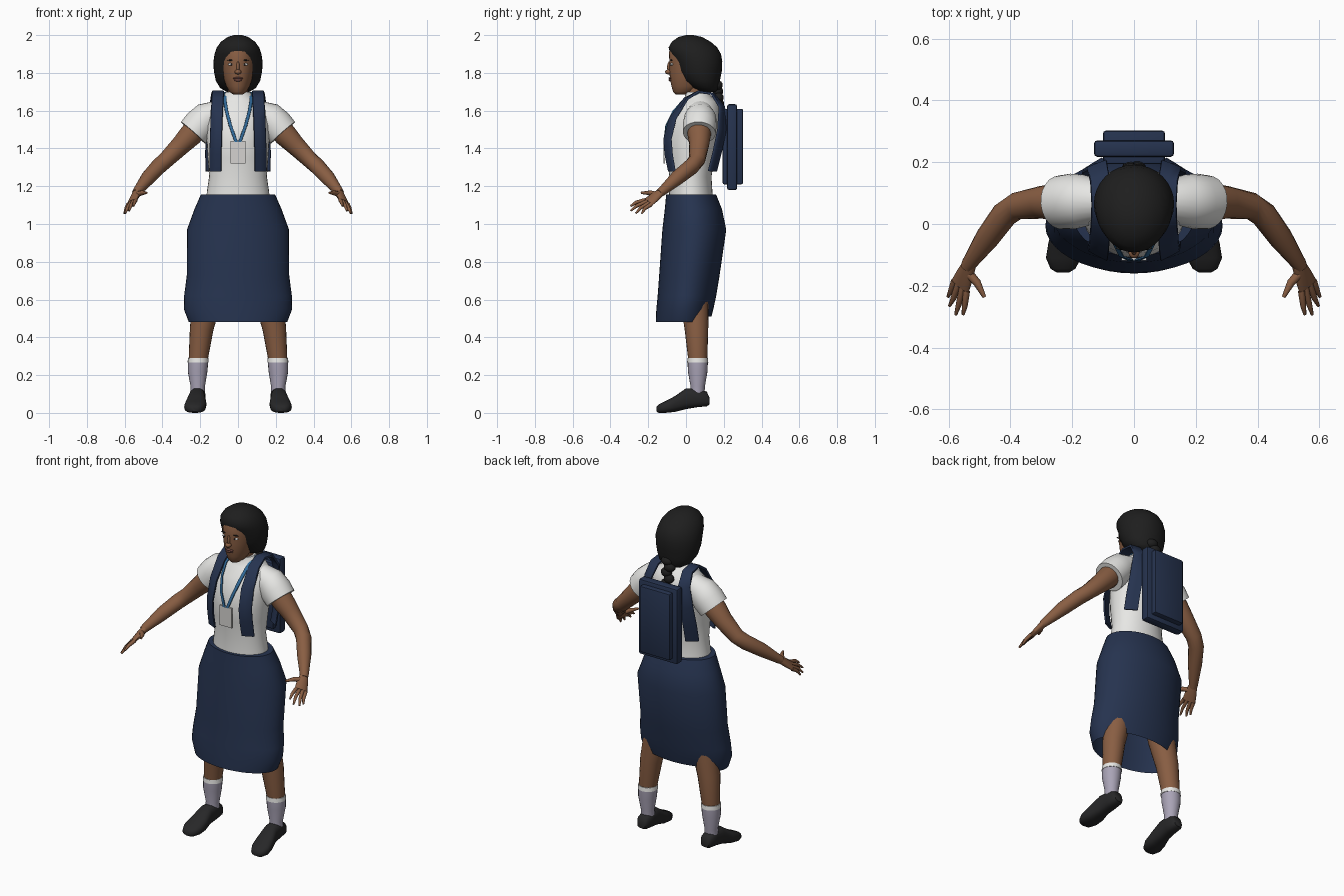
import bpy, bmesh, math
from mathutils import Vector as V, Matrix

cube = bpy.data.objects.get("Cube")
if cube:
    bpy.data.objects.remove(cube, do_unlink=True)


def material(name, r, g, b):
    m = bpy.data.materials.new(name)
    m.use_nodes = True
    m.diffuse_color = (r, g, b, 1)
    bsdf = next(n for n in m.node_tree.nodes if n.type == "BSDF_PRINCIPLED")
    bsdf.inputs["Base Color"].default_value = (r, g, b, 1)
    bsdf.inputs["Roughness"].default_value = 0.8
    return m


NAVY = material("navy cloth", .019, .033, .078)
SKIN = material("brown skin", .25, .112, .056)
HAIR = material("black hair", .013, .013, .013)
WHITE = material("white cotton", .8, .8, .78)
SOCK = material("grey sock", .40, .37, .47)
SHOE = material("black leather", .02, .02, .021)
BLUE = material("lanyard blue", .03, .14, .31)
CARD = material("card grey", .66, .65, .63)
LIP = material("lip brown", .19, .075, .06)
EYE = material("dark iris", .02, .015, .015)


def finish(name, bm, mat, angle=50):
    bmesh.ops.recalc_face_normals(bm, faces=bm.faces[:])
    me = bpy.data.meshes.new(name)
    bm.to_mesh(me)
    bm.free()
    me.materials.append(mat)
    ob = bpy.data.objects.new(name, me)
    bpy.context.collection.objects.link(ob)
    bpy.ops.object.select_all(action="DESELECT")
    ob.select_set(True)
    bpy.context.view_layer.objects.active = ob
    bpy.ops.object.shade_smooth_by_angle(angle=math.radians(angle))
    return ob


def loft(name, rings, mat, n=24, e=1.0, caps=(True, True)):
    """Skin (super)elliptic rings given as centre, half axis, half axis."""
    def p(t):
        return math.copysign(abs(t) ** e, t) if abs(t) > 1e-6 else 0
    bm = bmesh.new()
    loops = []
    for c, u, w in rings:
        angles = [2 * math.pi * i / n for i in range(n)]
        loops.append([bm.verts.new(V(c) + V(u) * p(math.cos(a)) + V(w) * p(math.sin(a))) for a in angles])
    for a, b in zip(loops, loops[1:]):
        for i in range(n):
            j = (i + 1) % n
            bm.faces.new((a[i], a[j], b[j], b[i]))
    for loop, cap in ((loops[0], caps[0]), (loops[-1], caps[1])):
        if cap:
            bm.faces.new(loop)
    return finish(name, bm, mat)


def body(name, rows, mat, n=32, caps=(True, True)):
    """Upright form from rows of height, half width, front y, back y."""
    rings = [((0, (f + b) / 2, z), (w, 0, 0), (0, (b - f) / 2, 0)) for z, w, f, b in rows]
    return loft(name, rings, mat, n, caps=caps)


def tangents(pts):
    last = len(pts) - 1
    return [(pts[min(i + 1, last)] - pts[max(i - 1, 0)]).normalized() for i in range(last + 1)]


def tube(name, path, mat, s=1, n=16):
    """Round limb through points x, y, z, radius; s mirrors it."""
    pts = [V((x * s, y, z)) for x, y, z, r in path]
    d = (pts[-1] - pts[0]).normalized()
    ref = V((0, 1, 0)) if abs(d.z) > .85 else V((0, 0, 1))
    rings = []
    for c, t, row in zip(pts, tangents(pts), path):
        u = t.cross(ref).normalized()
        rings.append((c, u * row[3], t.cross(u) * row[3]))
    return loft(name, rings, mat, n)


def ribbon(name, path, mat, s, half, thick):
    """Flat band through points x, y, z, tilt."""
    pts = [V((x * s, y, z)) for x, y, z, t in path]
    rings = []
    for c, t, row in zip(pts, tangents(pts), path):
        rings.append((c, V((half * s, row[3], 0)), t.cross(V((1, 0, 0))).normalized() * thick))
    return loft(name, rings, mat, 8, .25)


def ball(name, c, r, mat, n=16):
    bm = bmesh.new()
    bmesh.ops.create_uvsphere(bm, u_segments=n, v_segments=n // 2, radius=1,
                              matrix=Matrix.Translation(c) @ Matrix.Diagonal((*r, 1)))
    return finish(name, bm, mat)


def box(name, c, size, mat, bevel=0):
    bm = bmesh.new()
    bmesh.ops.create_cube(bm, size=1, matrix=Matrix.Translation(c) @ Matrix.Diagonal((*size, 1)))
    if bevel:
        bmesh.ops.bevel(bm, geom=bm.edges[:], offset=bevel, segments=2, profile=.5, affect="EDGES")
    return finish(name, bm, mat, 40)


# Clothing on the trunk
body("shirt", [(1.08, .17, -.09, .15), (1.17, .165, -.09, .14), (1.25, .153, -.088, .135),
               (1.35, .16, -.1, .15), (1.43, .165, -.108, .17), (1.52, .17, -.095, .185),
               (1.6, .165, -.06, .182), (1.65, .125, -.02, .165), (1.675, .08, -.005, .135),
               (1.7, .064, -.002, .115)], WHITE)
skirt = body("skirt", [(.48, .26, -.16, .135), (.55, .287, -.157, .145), (.62, .285, -.15, .16),
                       (.73, .271, -.142, .178), (.97, .27, -.125, .213), (1.08, .23, -.112, .19),
                       (1.155, .197, -.105, .16), (1.157, .15, -.08, .12)], NAVY, 40, (False, True))
for v in skirt.data.vertices:  # back hem lifts a little
    if v.co.z < .5 and v.co.y > .05:
        v.co.z += .03 * min(1, (v.co.y - .05) / .06)

# Head, hair and face
body("neck", [(1.6, .05, .0, .11), (1.68, .052, .0, .11), (1.78, .055, .0, .12)], SKIN)
body("head", [(1.685, .025, -.055, .0), (1.7, .045, -.068, .05), (1.73, .062, -.077, .09),
              (1.77, .076, -.085, .12), (1.81, .085, -.088, .14), (1.86, .092, -.088, .15),
              (1.91, .092, -.09, .15), (1.95, .08, -.07, .13), (1.98, .05, -.03, .09)], SKIN)
body("hair", [(1.7, .06, .07, .16), (1.72, .095, .03, .175), (1.76, .118, -.02, .18),
              (1.81, .128, -.048, .19), (1.86, .13, -.062, .192), (1.9, .124, -.083, .185),
              (1.935, .112, -.092, .165), (1.965, .09, -.075, .13), (1.99, .055, -.04, .085),
              (2, .02, 0, .04)], HAIR)
ball("nose_tip", (0, -.092, 1.805), (.018, .019, .013), SKIN)
ball("nose_bridge", (0, -.086, 1.83), (.009, .014, .032), SKIN)
ball("upper_lip", (0, -.083, 1.772), (.027, .009, .006), LIP)
ball("lower_lip", (0, -.082, 1.762), (.023, .01, .007), LIP)
for i in range(9):  # braid of alternating strands
    r = .037 - .002 * i
    ball(f"braid_strand_{i + 1}", (.01 * (-1) ** i, .165 + .004 * min(i, 5), 1.735 - .033 * i),
         (r, r * .8, .027), HAIR)

# Backpack and name card
box("backpack_body", (0, .248, 1.41), (.2, .108, .4), NAVY, .008)
box("backpack_rim", (0, .244, 1.407), (.26, .054, .455), NAVY, .012)
box("name_card", (0, -.114, 1.38), (.08, .008, .12), CARD)

# Paired parts
for side, s in (("left", 1), ("right", -1)):
    ball(side + "_eye", (.037 * s, -.074, 1.845), (.016, .009, .007), WHITE)
    ball(side + "_iris", (.036 * s, -.08, 1.845), (.006, .005, .006), EYE)
    ball(side + "_brow", (.038 * s, -.078, 1.867), (.021, .006, .003), HAIR)

    tube(side + "_sleeve", [(.08, .075, 1.6, .06), (.165, .075, 1.56, .085), (.2, .073, 1.525, .09),
                            (.237, .07, 1.483, .087)], WHITE, s, 24)
    tube(side + "_arm", [(.2, .07, 1.53, .06), (.25, .07, 1.472, .062), (.3, .07, 1.42, .053),
                         (.38, .058, 1.34, .044), (.42, .03, 1.305, .043), (.475, -.045, 1.245, .039),
                         (.535, -.13, 1.17, .024), (.54, -.14, 1.163, .022)], SKIN, s)

    # Hand: flat palm, four fingers and a thumb
    spread, thin = V((-.7 * s, -.58, .4)), V((.63 * s, -.25, .74))
    knuckle = V((.562 * s, -.2, 1.115))
    loft(side + "_palm", [((.532 * s, -.128, 1.172), spread * .023, thin * .02),
                          ((.547 * s, -.165, 1.143), spread * .033, thin * .018),
                          (knuckle, spread * .038, thin * .012)], SKIN, 12)
    tips = [(.602, -.235, 1.055), (.597, -.265, 1.057), (.577, -.293, 1.07), (.553, -.293, 1.095)]
    for i, (x, y, z) in enumerate(tips):
        a = knuckle + spread * (.019 * i - .028)
        tip = V((x * s, y, z))
        mid = a.lerp(tip, .55) + V((0, -.006, .005))
        path = [(*a, .011), (*mid, .0095), (*tip, .005)]
        tube(f"{side}_finger_{i + 1}", path, SKIN, 1, 8)
    tube(side + "_thumb", [(.54, -.155, 1.155, .016), (.508, -.19, 1.165, .013),
                           (.484, -.237, 1.165, .006)], SKIN, s, 8)

    # Leg, sock and shoe
    tube(side + "_leg", [(.12, .03, .9, .09), (.16, .045, .6, .075), (.192, .055, .45, .063),
                         (.21, .062, .29, .051), (.213, .062, .2, .04)], SKIN, s, 20)
    tube(side + "_sock", [(.211, .062, .28, .054), (.214, .062, .22, .052), (.213, .062, .14, .038),
                          (.213, .06, .1, .038)], SOCK, s, 20)
    tube(side + "_sock_cuff", [(.211, .062, .29, .054), (.211, .062, .266, .056)], WHITE, s, 20)
    shoe = [(.125, .213, .045, .08, .025), (.11, .213, .035, .112, .036), (.06, .213, .03, .13, .042),
            (0, .217, .02, .13, .042), (-.06, .222, .005, .088, .055), (-.11, .228, 0, .062, .057),
            (-.145, .23, 0, .045, .04), (-.157, .23, .008, .03, .02)]
    loft(side + "_shoe", [((x * s, y, (b + t) / 2), (w, 0, 0), (0, 0, (t - b) / 2))
                          for y, x, b, t, w in shoe], SHOE, 20, .75)

    # Shoulder strap and lanyard
    ribbon(side + "_strap", [(.12, -.075, 1.28, .015), (.119, -.092, 1.37, .017), (.117, -.098, 1.45, .017),
                             (.113, -.07, 1.56, .015), (.108, 0, 1.663, .008), (.106, .065, 1.7, 0),
                             (.11, .14, 1.69, -.005), (.12, .19, 1.62, -.012), (.135, .19, 1.5, -.02),
                             (.142, .165, 1.38, -.02), (.14, .14, 1.28, -.02)], NAVY, s, .032, .007)
    ribbon(side + "_lanyard", [(.066, .07, 1.695, 0), (.07, -.015, 1.655, .004), (.06, -.067, 1.595, .004),
                               (.04, -.105, 1.52, .002), (.01, -.117, 1.435, 0)], BLUE, s, .009, .003)
